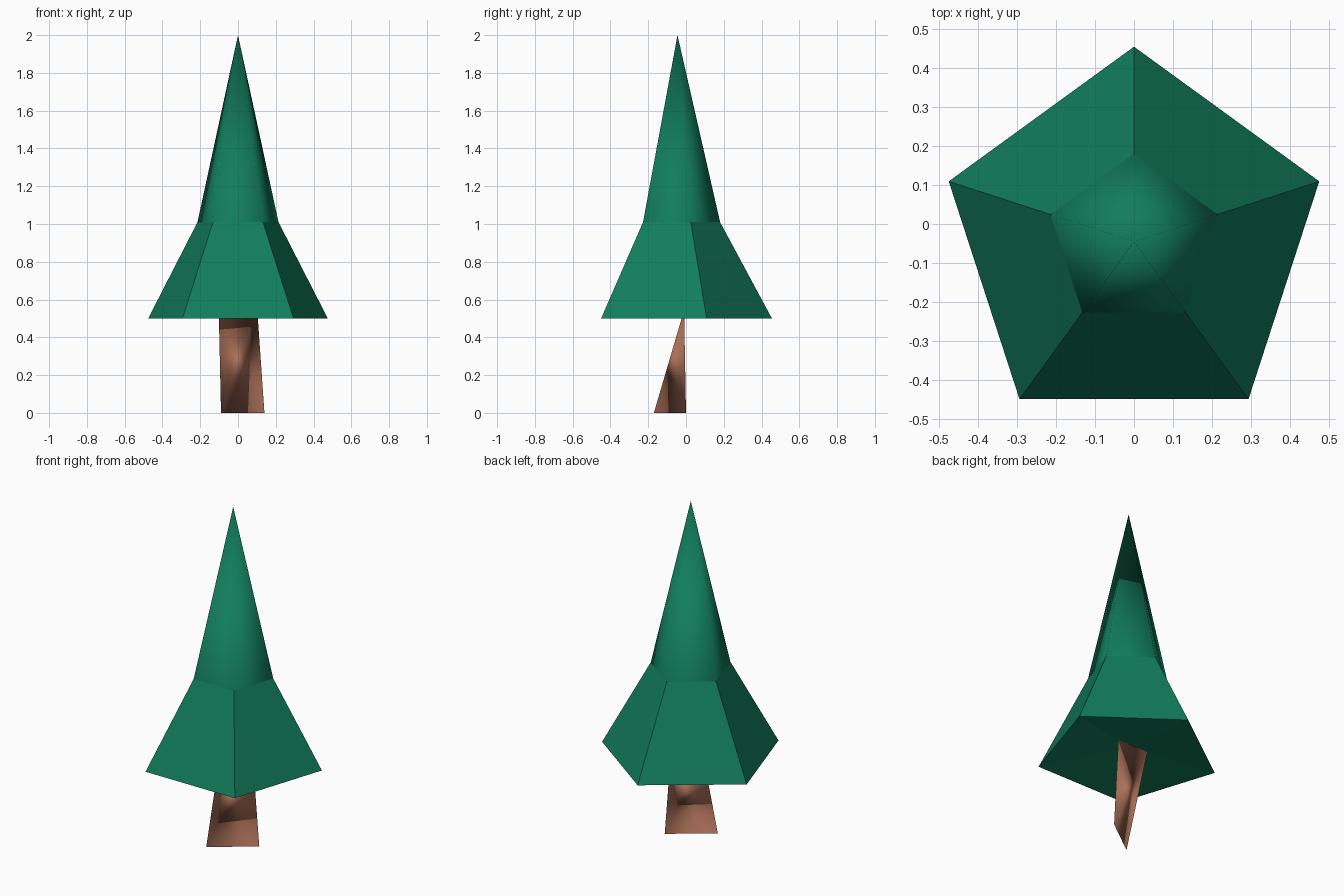
import bpy, bmesh, math

if "Cube" in bpy.data.objects:
    bpy.data.objects.remove(bpy.data.objects["Cube"])

AXIS_Y = -0.045  # the foliage axis sits slightly in front of the origin


def material(name, rgb):
    m = bpy.data.materials.new(name)
    m.diffuse_color = (*rgb, 1.0)
    m.use_nodes = True
    m.node_tree.nodes["Principled BSDF"].inputs["Base Color"].default_value = m.diffuse_color
    return m


def ring(bm, radius, z, sides=5):
    """Regular polygon of vertices with one corner pointing to the back."""
    return [bm.verts.new((radius * math.sin(a), AXIS_Y + radius * math.cos(a), z))
            for a in (i * math.tau / sides for i in range(sides))]


def fan(bm, loop, tip):
    for i, v in enumerate(loop):
        bm.faces.new((v, loop[(i + 1) % len(loop)], tip))


def finish(bm, name, mat, smooth):
    bmesh.ops.recalc_face_normals(bm, faces=bm.faces)
    for f in bm.faces:
        f.smooth = smooth
    me = bpy.data.meshes.new(name)
    bm.to_mesh(me)
    bm.free()
    me.materials.append(mat)
    ob = bpy.data.objects.new(name, me)
    bpy.context.collection.objects.link(ob)
    return ob


green = material("pine_green", (0.0056, 0.205, 0.105))
brown = material("bark_brown", (0.40, 0.160, 0.097))

# Lower foliage: five-sided skirt with a slightly hollow underside
bm = bmesh.new()
low = ring(bm, 0.50, 0.50)
top = ring(bm, 0.2255, 1.01)
for i in range(5):
    j = (i + 1) % 5
    bm.faces.new((low[i], low[j], top[j], top[i]))
fan(bm, low, bm.verts.new((0, AXIS_Y, 0.555)))
finish(bm, "lower_foliage", green, False)

# Upper foliage: tall five-sided spike, smooth shaded
bm = bmesh.new()
fan(bm, ring(bm, 0.2255, 1.01), bm.verts.new((0, AXIS_Y, 2.0)))
finish(bm, "upper_foliage", green, True)

# Trunk: twisted wedge, a diagonal bottom edge joined to a sideways top edge
bm = bmesh.new()
a, b, c, d = [bm.verts.new(p) for p in (
    (-0.09, -0.17, 0), (0.14, 0, 0), (0.102, -0.01, 0.545), (-0.102, -0.01, 0.545))]
for tri in ((a, b, c), (a, c, d), (a, d, b), (b, d, c)):
    bm.faces.new(tri)
finish(bm, "trunk", brown, True)
